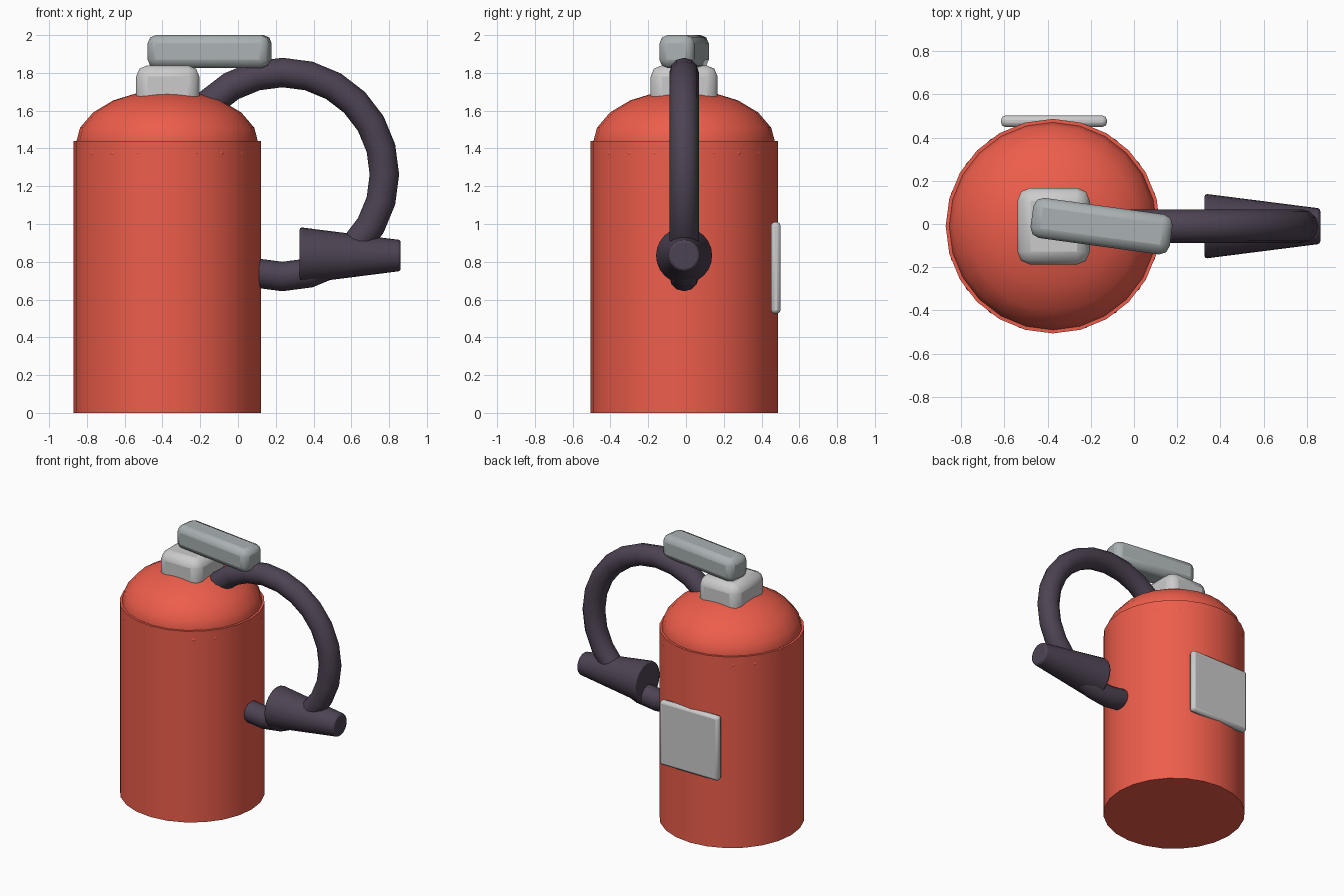
import bpy, math
from mathutils import Matrix, Vector

if "Cube" in bpy.data.objects:
    bpy.data.objects.remove(bpy.data.objects["Cube"])

CX, CY, R = -0.375, -0.01, 0.496


def material(name, rgb):
    m = bpy.data.materials.new(name)
    m.diffuse_color = (*rgb, 1)
    m.use_nodes = True
    m.node_tree.nodes["Principled BSDF"].inputs["Base Color"].default_value = m.diffuse_color
    return m


RED = material("red_paint", (0.85, 0.11, 0.07))
DARK = material("dark_rubber", (0.075, 0.055, 0.085))
STEEL = material("dull_steel", (0.40, 0.44, 0.45))


def finish(name, mat=None, angle=40):
    ob = bpy.context.object
    ob.name = name
    if mat:
        ob.data.materials.append(mat)
    bpy.ops.object.transform_apply(location=False, rotation=False, scale=True)
    bpy.ops.object.shade_smooth_by_angle(angle=math.radians(angle))
    return ob


def bevel(ob, width, segments=2):
    b = ob.modifiers.new("bevel", "BEVEL")
    b.width, b.segments, b.limit_method = width, segments, "ANGLE"
    b.angle_limit = math.radians(50)


def rounded_box(name, loc, size, width, rot_z=0, mat=None):
    bpy.ops.mesh.primitive_cube_add(size=1, location=loc, rotation=(0, 0, rot_z))
    bpy.context.object.scale = size
    bevel(finish(name, mat, 30), width)


# Tank body
bpy.ops.mesh.primitive_cylinder_add(vertices=24, radius=R, depth=1.44, location=(CX, CY, 0.72))
finish("tank_body", RED)

# Domed shoulder
bpy.ops.mesh.primitive_uv_sphere_add(segments=24, ring_count=10, radius=1, location=(CX, CY, 1.42))
bpy.context.object.scale = (0.485, 0.485, 0.29)
finish("tank_dome", RED)

# Ring of rivets, shallow four-sided points; none on the four axes
for i in range(20):
    if i % 5 == 0:
        continue
    a = math.radians(18 * i)
    out = Vector((math.cos(a), math.sin(a), 0))
    frame = Matrix((Vector((-out.y, out.x, 0)), Vector((0, 0, 1)), out)).transposed()
    bpy.ops.mesh.primitive_cone_add(vertices=4, radius1=0.037, radius2=0, depth=0.008,
                                    location=Vector((CX, CY, 1.375)) + out * 0.491,
                                    rotation=frame.to_euler())
    finish(f"rivet_{i}", RED, 5)

# Valve block, lever and rear label plate
rounded_box("valve_block", (CX + 0.003, CY, 1.69), (0.335, 0.355, 0.30), 0.06)
rounded_box("lever", (-0.15, CY, 1.913), (0.65, 0.187, 0.175), 0.045, math.radians(-7.8), STEEL)
rounded_box("label_plate", (-0.37, 0.475, 0.768), (0.49, 0.052, 0.485), 0.02)

# Hose ring, partly buried in the tank
bpy.ops.mesh.primitive_torus_add(major_segments=24, minor_segments=12, major_radius=0.54,
                                 minor_radius=0.078, location=(0.235, CY, 1.262),
                                 rotation=(math.pi / 2, 0, 0))
finish("hose", DARK, 60)

# Tapered nozzle, wide end towards the tank
bpy.ops.mesh.primitive_cone_add(vertices=24, radius1=0.15, radius2=0.082, depth=0.535,
                                location=(0.594, CY, 0.833), rotation=(0, math.pi / 2, 0))
bevel(finish("nozzle", DARK), 0.012)
